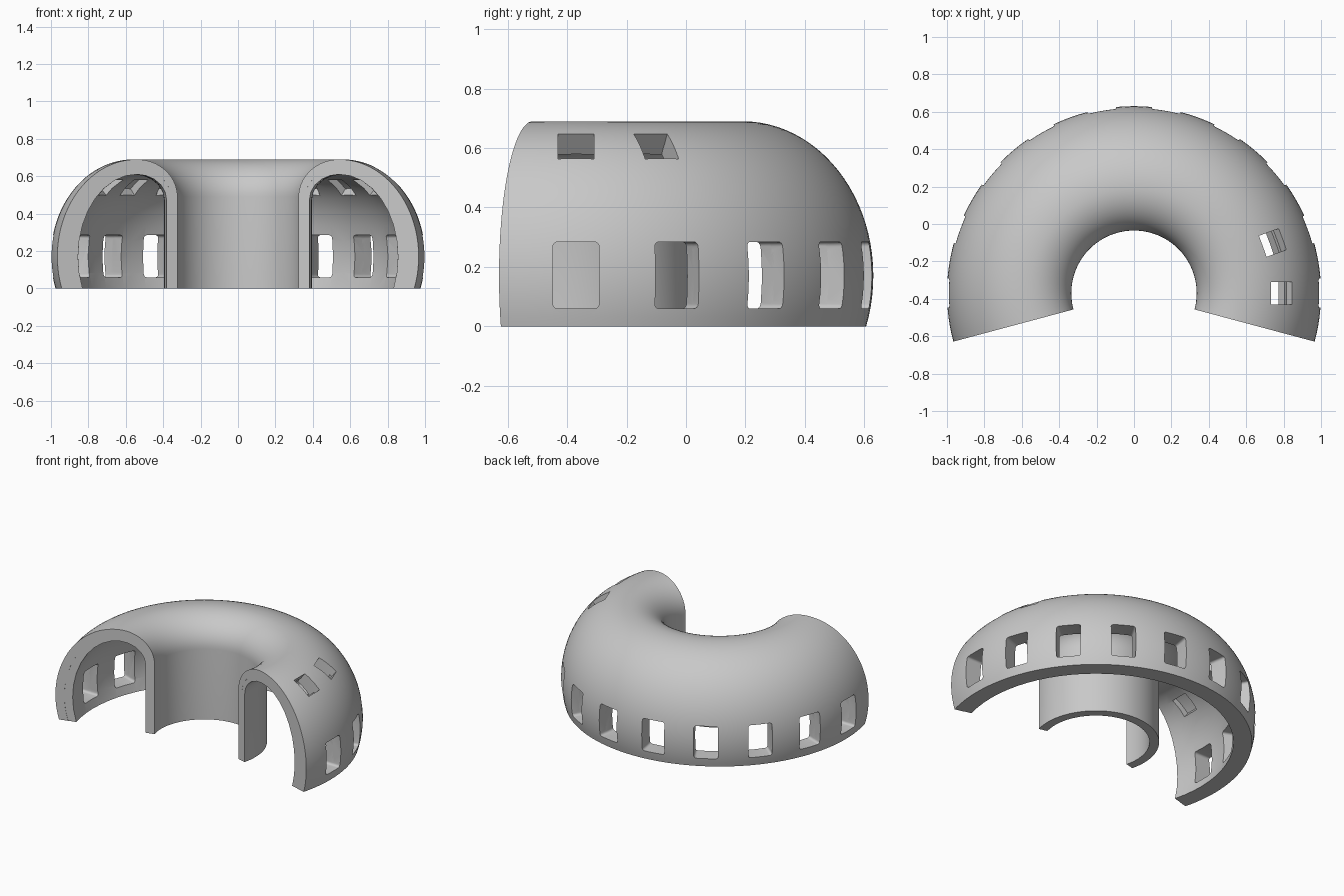
import bpy, bmesh
from math import sin, cos, pi, radians, asin
from mathutils import Matrix

if "Cube" in bpy.data.objects:
    bpy.data.objects.remove(bpy.data.objects["Cube"], do_unlink=True)

CENTRE_Y = -0.37
CROWN_R = 0.56      # ring radius of the highest line of the vault

grey = bpy.data.materials.new("plain grey")
grey.use_nodes = True
grey.diffuse_color = (0.58, 0.58, 0.58, 1)
grey.node_tree.nodes["Principled BSDF"].inputs["Base Color"].default_value = grey.diffuse_color


def link(name, bm):
    bmesh.ops.recalc_face_normals(bm, faces=bm.faces)
    mesh = bpy.data.meshes.new(name)
    bm.to_mesh(mesh)
    bm.free()
    mesh.materials.append(grey)
    obj = bpy.data.objects.new(name, mesh)
    bpy.context.collection.objects.link(obj)
    return obj


def arch(inset, n):
    """Vault line from the outer foot over the crown to the inner foot."""
    outer, crown, inner = inset
    a, b = 0.44 - outer, 0.52 - crown
    start = -asin(0.17 / b)
    pts = []
    for i in range(n + 1):
        t = start + (pi / 2 - start) * i / n
        pts.append((CROWN_R + a * cos(t), 0.17 + b * sin(t)))
    a, b = 0.225 - inner, 0.2 - crown * 0.8
    top = 0.69 - crown
    for i in range(1, n // 2 + 1):
        t = pi / 2 * (1 + i / (n // 2))
        pts.append((CROWN_R + a * cos(t), top - b + b * sin(t)))
    return pts + [(CROWN_R - a, 0)]


def vault(name, outside, inside, n, steps, end):
    """Sweep a closed arch section round the ring, with flat ends."""
    section = arch(outside, n) + arch(inside, n)[::-1]
    bm = bmesh.new()
    rings = []
    for s in range(steps + 1):
        t = radians(-end + (180 + 2 * end) * s / steps)
        rings.append([bm.verts.new((r * cos(t), CENTRE_Y + r * sin(t), z)) for r, z in section])
    count = len(section)
    for p, q in zip(rings, rings[1:]):
        for i in range(count):
            j = (i + 1) % count
            bm.faces.new((p[i], p[j], q[j], q[i]))
    bm.faces.new(rings[0])
    bm.faces.new(rings[-1])
    return link(name, bm)


def cutter(name, angles, radius, z, size, tilt, bevel):
    """Boxes set round the ring, local x pointing outward."""
    bm = bmesh.new()
    for deg in angles:
        box = bmesh.ops.create_cube(bm, size=1)["verts"]
        bmesh.ops.scale(bm, vec=size, verts=box)
        edges = [e for e in {e for v in box for e in v.link_edges}
                 if abs(e.verts[0].co.x - e.verts[1].co.x) > 0.01]
        known = set(bm.verts) - set(box)
        if bevel:
            bmesh.ops.bevel(bm, geom=edges, offset=bevel, segments=4, profile=0.5, affect='EDGES')
        placed = (Matrix.Translation((0, CENTRE_Y, 0)) @ Matrix.Rotation(radians(deg), 4, 'Z')
                  @ Matrix.Translation((radius, 0, z)) @ Matrix.Rotation(-radians(tilt), 4, 'Y'))
        bmesh.ops.transform(bm, matrix=placed, verts=[v for v in bm.verts if v not in known])
    obj = link(name, bm)
    obj.hide_render = True
    return obj


def cut(obj, tools):
    bpy.context.view_layer.objects.active = obj
    for tool in tools:
        mod = obj.modifiers.new("cut", 'BOOLEAN')
        mod.operation, mod.solver, mod.object = 'DIFFERENCE', 'EXACT', tool
        bpy.ops.object.modifier_apply(modifier=mod.name)


# Smooth outer vault and the coarser lining inside it
shell = vault("outer_shell", (0, 0, 0), (0.06, 0.05, 0.035), 28, 84, 15)
lining = vault("inner_lining", (0.05, 0.043, 0.03), (0.115, 0.08, 0.06), 10, 42, 14.9)

# Ring of windows, two open skylights, and skylight recesses in the lining
windows = cutter("window_cutter", range(0, 181, 20), 0.95, 0.172, (0.4, 0.155, 0.225), 0, 0.016)
open_lights = cutter("skylight_cutter", (0, 20), 0.765, 0.575, (0.3, 0.12, 0.14), 52, 0)
recesses = cutter("recess_cutter", range(0, 181, 20), 0.73, 0.545, (0.13, 0.12, 0.125), 52, 0)
cut(shell, [windows, open_lights])
cut(lining, [windows, recesses])
for tool in (windows, open_lights, recesses):
    bpy.data.objects.remove(tool, do_unlink=True)

# Smooth curves with crisp openings
for obj in (shell, lining):
    bpy.ops.object.select_all(action='DESELECT')
    obj.select_set(True)
    bpy.context.view_layer.objects.active = obj
    bpy.ops.object.shade_smooth_by_angle(angle=radians(25))
